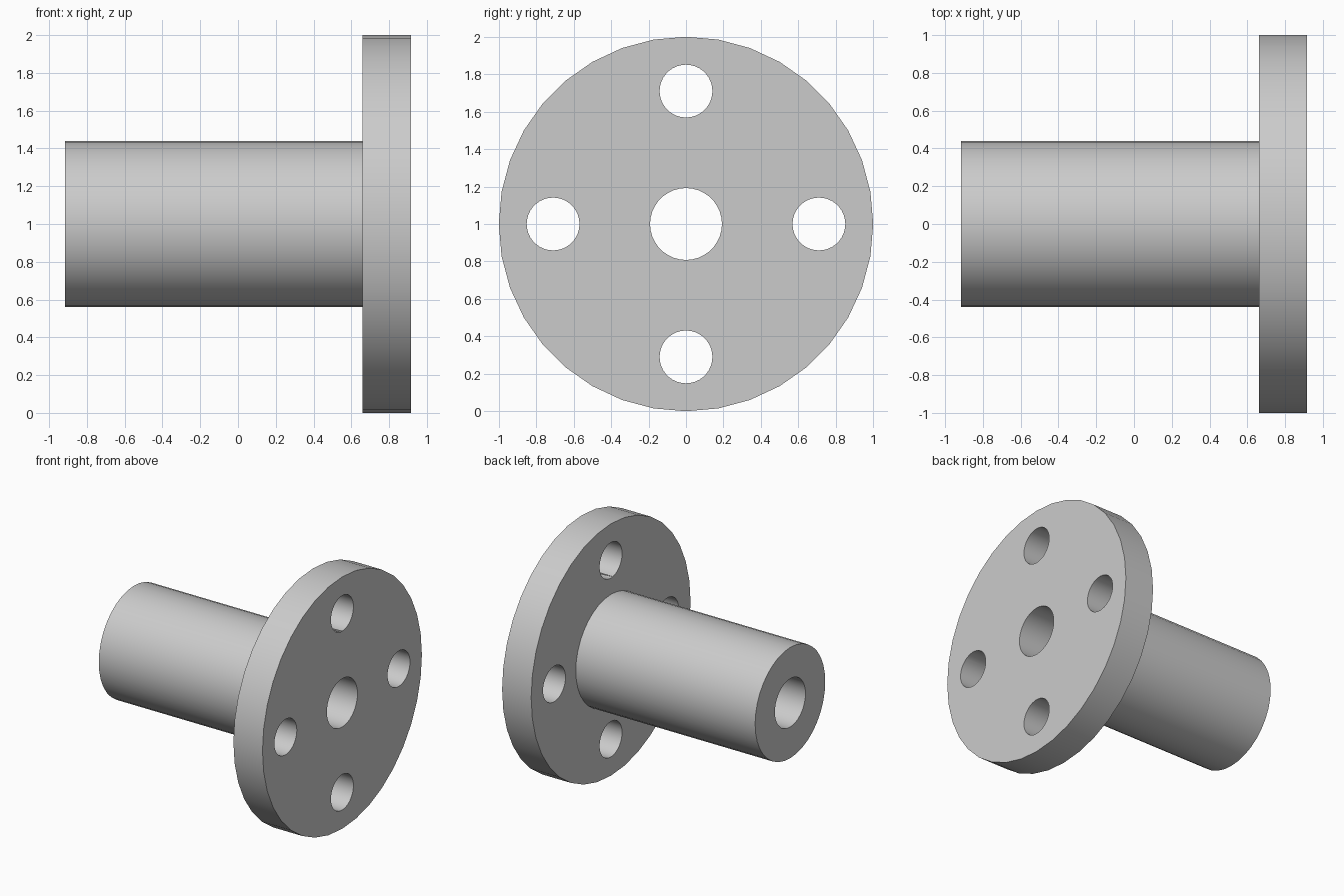
import bpy
import math

cube = bpy.data.objects.get("Cube")
if cube:
    bpy.data.objects.remove(cube, do_unlink=True)

SIDES = 36
AXIS_HEIGHT = 1.0
LEFT_END, FLANGE_BACK, RIGHT_END = -0.915, 0.66, 0.915

grey = bpy.data.materials.new("plain grey")
grey.use_nodes = True
colour = (0.6, 0.6, 0.6, 1.0)
grey.diffuse_color = colour
grey.node_tree.nodes["Principled BSDF"].inputs["Base Color"].default_value = colour


def rod(name, x0, x1, radius, y=0.0, z=0.0):
    """Cylinder along x, offset from the main axis by y and z."""
    bpy.ops.mesh.primitive_cylinder_add(
        vertices=SIDES, radius=radius, depth=x1 - x0,
        location=((x0 + x1) / 2, y, AXIS_HEIGHT + z),
        rotation=(0, math.pi / 2, 0))
    obj = bpy.context.object
    obj.name = name
    bpy.ops.object.transform_apply(location=True, rotation=True, scale=True)
    obj.data.materials.append(grey)
    return obj


def combine(target, tool, operation):
    """Apply a boolean and discard the tool object."""
    bpy.ops.object.select_all(action="DESELECT")
    bpy.context.view_layer.objects.active = target
    target.select_set(True)
    mod = target.modifiers.new(operation.lower(), "BOOLEAN")
    mod.operation = operation
    mod.solver = "EXACT"
    mod.object = tool
    bpy.ops.object.modifier_apply(modifier=mod.name)
    bpy.data.objects.remove(tool, do_unlink=True)


# Flange disc with the hub tube joined to its back
flange = rod("flanged_hub", FLANGE_BACK, RIGHT_END, 1.0)
combine(flange, rod("hub", LEFT_END, FLANGE_BACK + 0.1, 0.44), "UNION")

# Bore through the whole length
combine(flange, rod("bore_cutter", LEFT_END - 0.1, RIGHT_END + 0.1, 0.192), "DIFFERENCE")

# Four bolt holes around the flange
for i in range(4):
    angle = i * math.pi / 2
    cutter = rod("bolt_hole_cutter", FLANGE_BACK - 0.1, RIGHT_END + 0.1, 0.141,
                 0.71 * math.cos(angle), 0.71 * math.sin(angle))
    combine(flange, cutter, "DIFFERENCE")

# Smooth round walls, crisp rims
bpy.ops.object.shade_smooth_by_angle(angle=math.radians(30))
